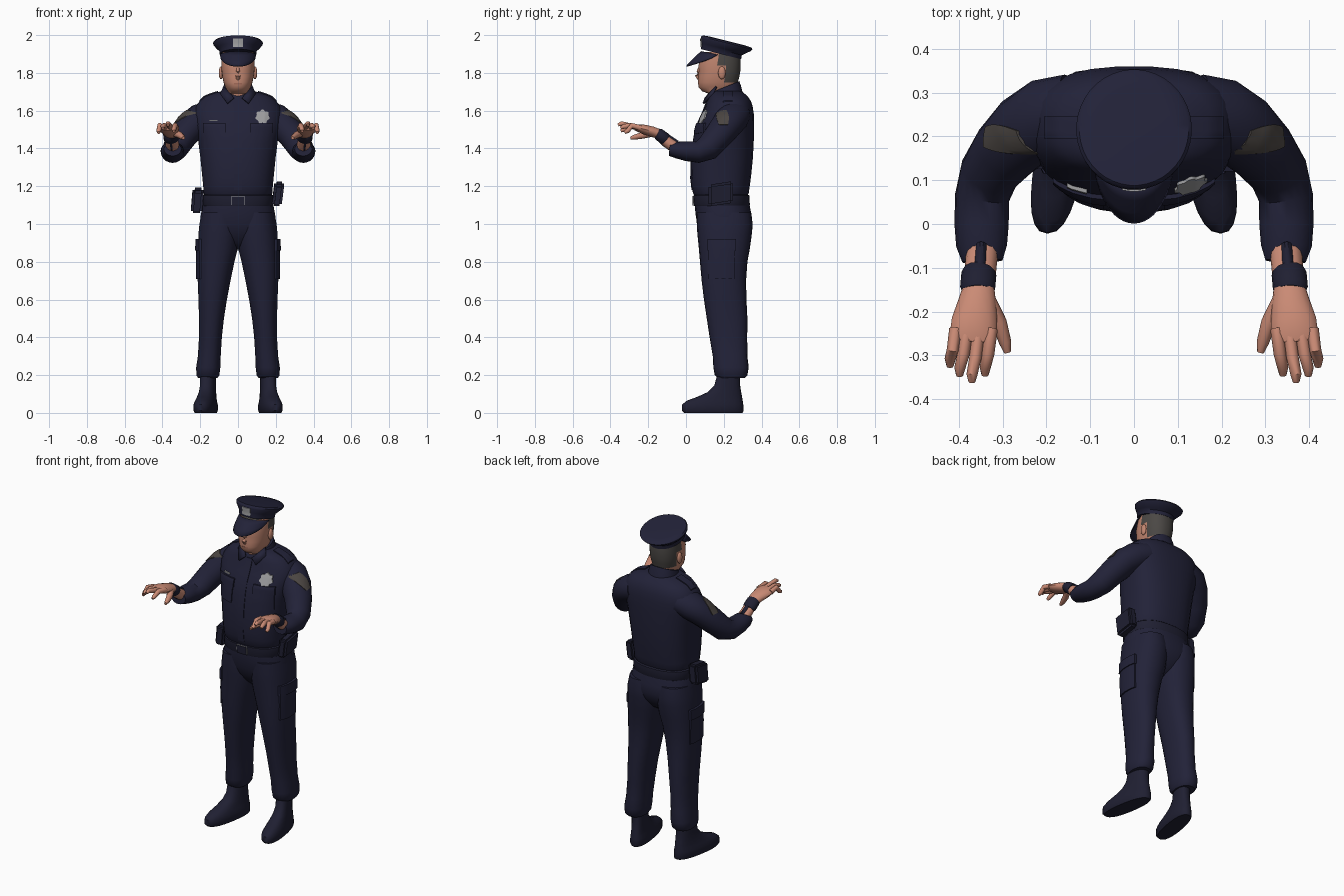
import bpy, bmesh, math
from mathutils import Vector
from mathutils.bvhtree import BVHTree

cube = bpy.data.objects.get("Cube")
if cube:
    bpy.data.objects.remove(cube)


def material(name, r, g, b):
    m = bpy.data.materials.new(name)
    m.use_nodes = True
    m.diffuse_color = (r, g, b, 1)
    bsdf = m.node_tree.nodes["Principled BSDF"]
    bsdf.inputs["Base Color"].default_value = (r, g, b, 1)
    bsdf.inputs["Roughness"].default_value = 0.8
    return m


NAVY = material("navy cloth", .016, .016, .04)
DARK = material("dark leather", .014, .014, .032)
SKIN = material("hand skin", .6, .26, .18)
FACE = material("face skin", .53, .235, .16)
HAIR = material("grey hair", .07, .064, .059)
SILVER = material("silver", .36, .36, .37)
PATCH = material("brown patch", .07, .06, .054)
LIPS = material("lips", .4, .16, .11)


def finish(name, bm, *mats):
    """Turn a bmesh into a smooth object with sharp creases."""
    bmesh.ops.recalc_face_normals(bm, faces=bm.faces)
    for f in bm.faces:
        f.smooth = True
    for e in bm.edges:
        e.smooth = e.calc_face_angle(0) < .75
    me = bpy.data.meshes.new(name)
    bm.to_mesh(me)
    bm.free()
    for m in mats:
        me.materials.append(m)
    ob = bpy.data.objects.new(name, me)
    bpy.context.collection.objects.link(ob)
    return ob


def skin_rings(bm, loops):
    rings = [[bm.verts.new(p) for p in loop] for loop in loops]
    n = len(rings[0])
    for a, b in zip(rings, rings[1:]):
        for i in range(n):
            bm.faces.new((a[i], a[(i + 1) % n], b[(i + 1) % n], b[i]))
    bm.faces.new(rings[0])
    bm.faces.new(rings[-1])


def loft(name, rings, *mats, n=28, p=2.3, warp=lambda v: v, rule=None):
    """Stack of horizontal rings, each (z, x0, x1, y0, y1)."""
    loops = []
    for z, x0, x1, y0, y1 in rings:
        loop = []
        for i in range(n):
            c, s = (f(math.tau * (i + .5) / n) for f in (math.cos, math.sin))
            x = (x0 + x1) / 2 + (x1 - x0) / 2 * math.copysign(abs(c) ** (2 / p), c)
            y = (y0 + y1) / 2 + (y1 - y0) / 2 * math.copysign(abs(s) ** (2 / p), s)
            loop.append(warp(Vector((x, y, z))))
        loops.append(loop)
    bm = bmesh.new()
    skin_rings(bm, loops)
    if rule:
        for f in bm.faces:
            f.material_index = rule(f.calc_center_median())
    return finish(name, bm, *mats)


def body(name, rings, *mats, **kw):
    """Loft symmetric about x = 0, rings (z, half width, y0, y1)."""
    return loft(name, [(z, -w, w, a, b) for z, w, a, b in rings], *mats, **kw)


def tube(name, path, mat, s=1, n=14):
    """Tube through (x, y, z, side radius, upright radius), rings square to the path."""
    pts = [Vector((s * q[0], q[1], q[2])) for q in path]
    loops = []
    for i, q in enumerate(path):
        t = (pts[min(i + 1, len(pts) - 1)] - pts[max(i - 1, 0)]).normalized()
        side = t.cross(Vector((0, 0, 1))).normalized()
        up = side.cross(t)
        loops.append([pts[i] + side * q[3] * math.cos(math.tau * k / n)
                      + up * q[4] * math.sin(math.tau * k / n) for k in range(n)])
    bm = bmesh.new()
    skin_rings(bm, loops)
    return finish(name, bm, mat)


def plate(name, target, centre, look, w, h, mat, t=.005, shape=None, n=9):
    """Thin plate laid over the target along the look direction."""
    tree = BVHTree.FromPolygons([v.co for v in target.data.vertices],
                                [q.vertices for q in target.data.polygons])
    d = Vector(look).normalized()
    u = d.cross(Vector((0, 0, 1) if abs(d.z) < .95 else (0, 1, 0))).normalized()
    v = u.cross(d)
    bm = bmesh.new()
    grid = []
    for i in range(n):
        for j in range(n):
            a, b = 2 * i / (n - 1) - 1, 2 * j / (n - 1) - 1
            if shape:
                a, b = shape(a, b)
            o = Vector(centre) + u * a * w / 2 + v * b * h / 2
            hit = tree.ray_cast(o - d * .3, d)[0] or tree.find_nearest(o)[0]
            grid.append(bm.verts.new(hit - d * t))
    faces = [bm.faces.new((grid[k], grid[k + 1], grid[k + n + 1], grid[k + n]))
             for k in range(n * (n - 1)) if k % n < n - 1]
    new = bmesh.ops.extrude_face_region(bm, geom=faces, use_keep_orig=True)
    bmesh.ops.translate(bm, vec=d * (t + .004),
                        verts=[g for g in new["geom"] if isinstance(g, bmesh.types.BMVert)])
    return finish(name, bm, mat)


def box(name, centre, size, mat, bevel=.012, lean=0, slant=0):
    bm = bmesh.new()
    bmesh.ops.create_cube(bm, size=1)
    for v in bm.verts:
        x, y, z = v.co
        v.co = Vector(centre) + Vector((x * size[0] + lean * z, y * size[1], z * size[2] + slant * y))
    bmesh.ops.bevel(bm, geom=bm.edges[:], offset=bevel, segments=2, affect='EDGES')
    return finish(name, bm, mat)


def ball(name, centre, size, mat):
    bm = bmesh.new()
    bmesh.ops.create_uvsphere(bm, u_segments=14, v_segments=10, radius=1)
    bmesh.ops.scale(bm, vec=size, verts=bm.verts)
    bmesh.ops.translate(bm, vec=centre, verts=bm.verts)
    return finish(name, bm, mat)


def star(a, b):
    a, b = a * math.sqrt(1 - b * b / 2), b * math.sqrt(1 - a * a / 2)
    k = 1 + .1 * math.cos(7 * math.atan2(a, b)) * math.hypot(a, b)
    return a * k, b * k


# Shirt, collar and trunk
shirt = body("shirt", [
    (1.14, .17, .05, .32), (1.165, .184, .036, .333), (1.2, .185, .028, .338), (1.25, .19, .025, .345),
    (1.35, .2, .027, .355), (1.45, .213, .04, .36), (1.52, .23, .055, .36), (1.58, .238, .083, .36),
    (1.62, .226, .1, .354), (1.65, .205, .11, .345), (1.675, .178, .12, .328), (1.695, .12, .13, .305),
    (1.705, .08, .14, .29)], NAVY, p=2.5)
collar = body("collar", [(1.67, .09, .116, .3), (1.705, .085, .122, .292), (1.735, .076, .14, .283)], NAVY,
              warp=lambda v: Vector((v.x, v.y, v.z + .4 * (v.y - .23))))
plate("throat", collar, (0, 0, 1.675), (0, 1, 0), .06, .055, FACE, t=.003,
      shape=lambda a, b: (a * (b + 1.1) / 2.1, b))
body("trouser_seat", [
    (.865, .04, .15, .25), (.9, .1, .11, .3), (.95, .17, .075, .335), (1.0, .2, .058, .352),
    (1.05, .198, .05, .348), (1.1, .188, .045, .337), (1.16, .175, .048, .325)], NAVY, p=2.4)
belt = body("belt", [(1.095, .186, .042, .336), (1.1, .19, .04, .339),
                     (1.15, .188, .038, .336), (1.155, .182, .044, .33)], DARK, p=2.4)
plate("belt_buckle", belt, (0, 0, 1.122), (0, 1, 0), .07, .055, SILVER, t=.003)
plate("buckle_face", belt, (0, 0, 1.122), (0, 1, 0), .064, .049, DARK, t=.006)
plate("shirt_placket", shirt, (0, 0, 1.42), (0, 1, 0), .04, .48, NAVY, t=.004)
plate("badge", shirt, (.13, 0, 1.568), (0, 1, 0), .07, .07, SILVER, t=.007, shape=star, n=15)
plate("name_plate", shirt, (-.13, 0, 1.548), (0, 1, 0), .045, .006, SILVER, t=.008)
box("holster", (-.215, .185, 1.125), (.06, .12, .12), DARK, lean=.01, slant=.02)
box("belt_pouch", (.212, .185, 1.16), (.052, .13, .115), DARK, lean=.015, slant=.02)

# Head, hair by direction, and face
head = body("head", [
    (1.63, .065, .13, .27), (1.69, .063, .12, .268), (1.703, .055, .085, .268), (1.725, .068, .066, .27),
    (1.75, .077, .063, .274), (1.78, .083, .065, .283), (1.81, .087, .068, .288), (1.84, .088, .066, .29),
    (1.87, .088, .075, .29), (1.91, .085, .09, .285)], FACE, HAIR, n=36,
    rule=lambda c: int(c.z > 1.745 and c.y > (.205 if c.z < 1.83 else .175)))
tube("nose", [(0, .076, 1.84, .007, .006), (0, .066, 1.805, .01, .011),
              (0, .059, 1.785, .013, .012), (0, .067, 1.765, .009, .005)], FACE)
plate("mouth", head, (0, 0, 1.743), (0, 1, 0), .044, .007, LIPS, t=.001)


# Peaked cap
def tilt(v):
    return Vector((v.x, v.y, v.z - .25 * (v.y - .21)))


cap = body("cap", [
    (1.893, .097, .078, .292), (1.915, .1, .08, .296), (1.925, .11, .08, .31), (1.95, .13, .078, .345),
    (1.96, .132, .08, .353), (1.968, .125, .088, .346), (1.971, .09, .12, .31)], NAVY, n=40, p=2, warp=tilt)
plate("cap_badge", cap, (0, 0, 1.96), (0, 1, 0), .055, .046, SILVER, t=.004)
bm = bmesh.new()
rows = []
for i in range(25):
    a = math.radians(-80 + i * 160 / 24)
    reach = max(math.cos(a * 90 / 80), 0) ** .65
    root = Vector((.097 * math.sin(a), .187 - .106 * math.cos(a), 1.893 + .022 * math.cos(a)))
    rows.append([bm.verts.new(root + Vector((0, -.08 * k, -.078 * k ** 1.15)) * reach) for k in (0, .35, .7, 1)])
for a, b in zip(rows, rows[1:]):
    for k in range(3):
        bm.faces.new((a[k], b[k], b[k + 1], a[k + 1]))
visor = finish("cap_visor", bm, NAVY)
visor.modifiers.new("thickness", 'SOLIDIFY').thickness = .006

# Paired parts
for s, side in ((1, "left"), (-1, "right")):
    ball(side + "_ear", (s * .09, .19, 1.8), (.012, .02, .034), FACE)

    # Collar points, pockets and shoulder straps
    bm = bmesh.new()
    bm.faces.new([bm.verts.new((s * x, y, z)) for x, y, z in
                  ((.02, .107, 1.665), (.055, .096, 1.635), (.092, .145, 1.685), (.074, .165, 1.725))])
    flap = finish(side + "_collar_point", bm, NAVY)
    flap.modifiers.new("thickness", 'SOLIDIFY').thickness = .01
    plate(side + "_chest_pocket", shirt, (s * .125, 0, 1.46), (0, 1, 0), .11, .13, NAVY, t=.006)
    plate(side + "_pocket_flap", shirt, (s * .125, 0, 1.51), (0, 1, 0), .12, .05, NAVY, t=.01,
          shape=lambda a, b: (a, b - .3 * (1 - abs(a)) * (1 - b) / 2))
    plate(side + "_shoulder_strap", shirt, (s * .155, .22, 1.67), (0, 0, -1), .1, .05, NAVY, t=.006)

    # Sleeve, forearm and cuff
    sleeve = tube(side + "_sleeve", [
        (.14, .255, 1.58, .088, .075), (.2, .242, 1.558, .091, .08), (.247, .213, 1.52, .086, .078),
        (.295, .165, 1.46, .077, .073), (.331, .115, 1.402, .068, .068), (.347, .06, 1.38, .062, .057),
        (.348, 0, 1.386, .062, .052), (.348, -.05, 1.392, .058, .044), (.346, -.085, 1.396, .046, .036)],
        NAVY, s, 20)
    plate(side + "_arm_patch", sleeve, (s * .295, .193, 1.562), (-s * .95, -.12, -.26), .062, .095, PATCH,
          shape=lambda a, b: (a * (1 - .25 * b * b), b))
    tube(side + "_wrist", [(.346, -.05, 1.4, .037, .032), (.35, -.1, 1.435, .036, .03),
                           (.354, -.15, 1.477, .034, .026)], SKIN, s)
    tube(side + "_cuff_strap", [(.349, -.06, 1.412, .017, .036), (.352, -.1, 1.439, .018, .035),
                                (.355, -.125, 1.46, .018, .032)], DARK, s)
    tube(side + "_cuff", [(.353, -.107, 1.446, .036, .031), (.354, -.113, 1.451, .04, .034),
                          (.357, -.146, 1.477, .04, .032), (.357, -.152, 1.48, .035, .028)], DARK, s)

    # Hand
    tube(side + "_palm", [(.354, -.14, 1.475, .035, .026), (.358, -.18, 1.489, .044, .028),
                          (.364, -.22, 1.5, .052, .026), (.367, -.25, 1.508, .053, .021),
                          (.368, -.27, 1.511, .048, .015)], SKIN, s)
    for k, (x, tip, y, z) in enumerate(((.326, .34, -.345, 1.492), (.354, .37, -.36, 1.524),
                                        (.381, .398, -.346, 1.508), (.407, .42, -.325, 1.484))):
        tube(f"{side}_finger_{k + 1}", [
            (x, -.24, 1.508, .015, .016), ((x + tip) / 2, (y - .25) / 2, 1.521, .014, .015),
            (tip, y + .016, z + .008, .0125, .0125), (tip, y, z, .008, .008)], SKIN, s, 10)
    tube(side + "_thumb", [(.335, -.175, 1.482, .02, .02), (.308, -.225, 1.47, .018, .018),
                           (.294, -.27, 1.46, .014, .014), (.289, -.293, 1.455, .008, .008)], SKIN, s, 10)

    # Trouser leg and cargo pocket
    leg = loft(side + "_trouser_leg", [(z, s * a, s * b, c, d) for z, a, b, c, d in (
        (.185, .108, .212, .17, .31), (.2, .098, .221, .152, .325), (.24, .093, .222, .145, .332),
        (.3, .091, .213, .142, .325), (.4, .085, .207, .125, .324), (.5, .074, .207, .11, .325),
        (.6, .058, .21, .095, .32), (.7, .039, .214, .083, .318), (.8, .018, .215, .074, .325),
        (.87, .0, .214, .068, .338), (.95, -.01, .21, .06, .349), (1.0, -.01, .205, .057, .353),
        (1.06, .0, .194, .056, .345))], NAVY, n=22)
    plate(side + "_cargo_pocket", leg, (s * .2, .19, .81), (-s, 0, 0), .14, .2, NAVY, t=.008)
    plate(side + "_cargo_flap", leg, (s * .2, .19, .89), (-s, 0, 0), .15, .06, NAVY, t=.014)

    # Boot with the toe turned out
    loft(side + "_boot", [(z, s * (.162 - w), s * (.162 + w), a, b) for z, w, a, b in (
        (0, .05, -.01, .3), (.012, .056, -.022, .305), (.045, .056, -.02, .303), (.065, .05, .005, .3),
        (.085, .046, .06, .297), (.11, .042, .115, .292), (.145, .04, .15, .287), (.22, .041, .17, .285))],
        DARK, n=22, p=2.4, warp=lambda v: Vector((v.x + s * .16 * (.2 - v.y), v.y, v.z)))
